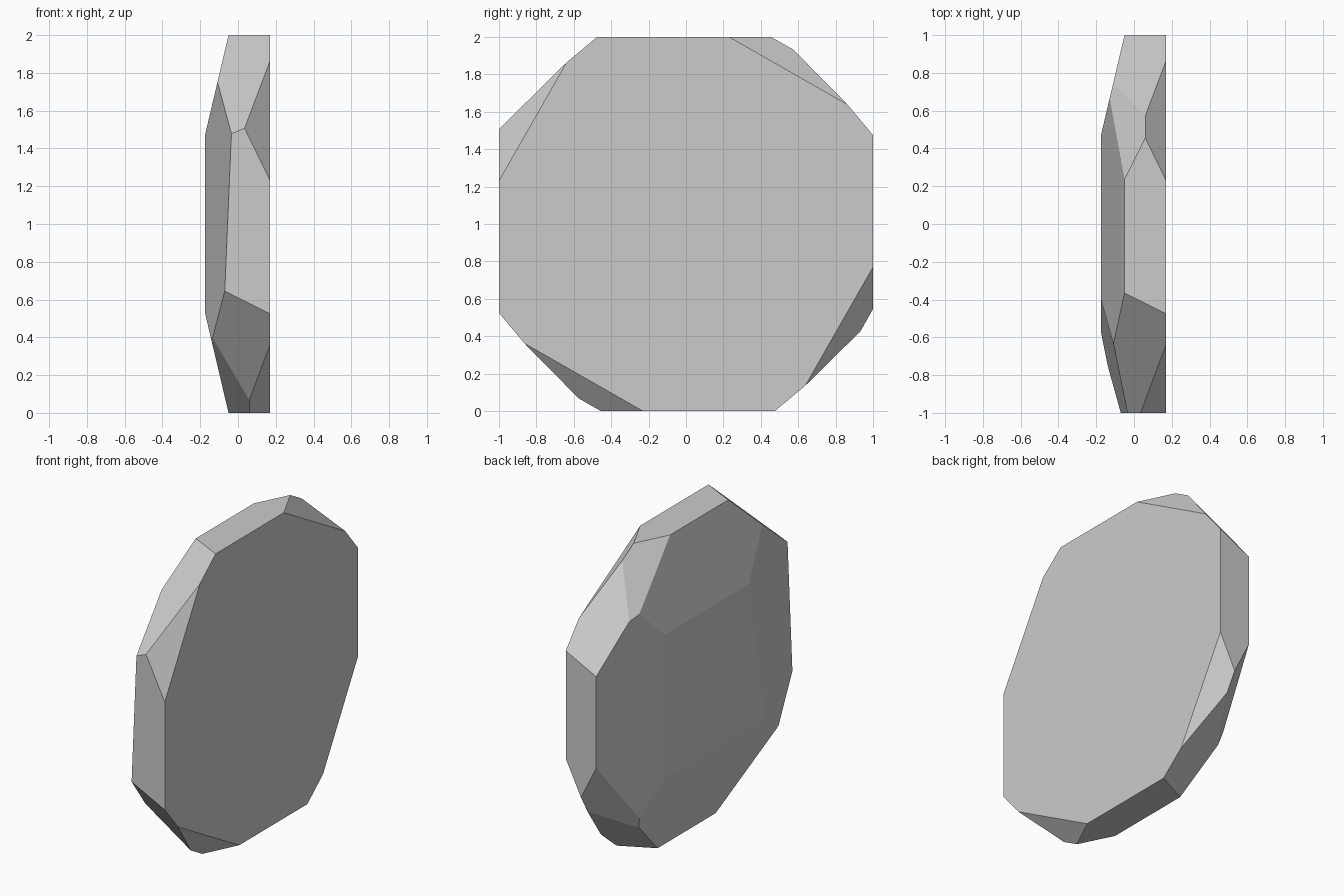
import bpy
import bmesh
from math import pi
from mathutils import Matrix, Vector

old = bpy.data.objects.get("Cube")
if old:
    bpy.data.objects.remove(old, do_unlink=True)

CENTRE = Vector((0, 0, 1))


def cut(bm, points):
    """Slice the stone along the plane through three points and cap it."""
    a, b, c = points
    normal = (b - a).cross(c - a).normalized()
    if normal.dot(a - CENTRE) < 0:
        normal.negate()
    geom = bm.verts[:] + bm.edges[:] + bm.faces[:]
    result = bmesh.ops.bisect_plane(bm, geom=geom, dist=1e-5, plane_co=a,
                                    plane_no=normal, clear_outer=True)
    edges = [e for e in result["geom_cut"]
             if isinstance(e, bmesh.types.BMEdge)]
    if edges:
        bmesh.ops.contextual_create(bm, geom=edges)


def turned(points, quarter):
    """Points given around the centre, turned about the x axis."""
    turn = Matrix.Rotation(quarter * pi / 2, 3, "X")
    return [turn @ Vector(p) + CENTRE for p in points]


# Slab blank
bm = bmesh.new()
bmesh.ops.create_cube(bm, size=1)
bmesh.ops.scale(bm, vec=(0.345, 2, 2), verts=bm.verts)
bmesh.ops.translate(bm, vec=(-0.0025, 0, 1), verts=bm.verts)

# Facets repeated around the rim
bevel = [(-0.05, -1, 1), (-0.05, 1, 1), (-0.175, 0, 0.47)]
corner = [(0.17, 1, 0.475), (-0.05, 1, 0.365), (-0.035, 0.478, 1)]
flat_side_chip = [(0.17, 0.23, 1), (0.17, 0.86, 0.64), (0.06, 0.455, 1)]
back_chip = [(-0.05, 0.235, 1), (0.06, 0.455, 1), (-0.11, 0.75, 0.64)]

for quarter in range(4):
    if quarter != 1:
        cut(bm, turned(bevel, quarter))
        cut(bm, turned(back_chip, quarter))
    cut(bm, turned(corner, quarter))
    cut(bm, turned(flat_side_chip, quarter))

# Uneven front bevel
cut(bm, turned([(-0.035, -1, 0.475), (-0.07, -1, -0.355),
                (-0.175, -0.4, 0.47)], 0))

bmesh.ops.remove_doubles(bm, verts=bm.verts, dist=0.002)
bmesh.ops.recalc_face_normals(bm, faces=bm.faces)
mesh = bpy.data.meshes.new("faceted_stone")
bm.to_mesh(mesh)
bm.free()

# Single grey stone colour
grey = bpy.data.materials.new("stone grey")
grey.use_nodes = True
colour = (0.6, 0.6, 0.6, 1)
grey.diffuse_color = colour
grey.node_tree.nodes["Principled BSDF"].inputs["Base Color"].default_value = colour
mesh.materials.append(grey)

stone = bpy.data.objects.new("faceted_stone", mesh)
bpy.context.collection.objects.link(stone)
